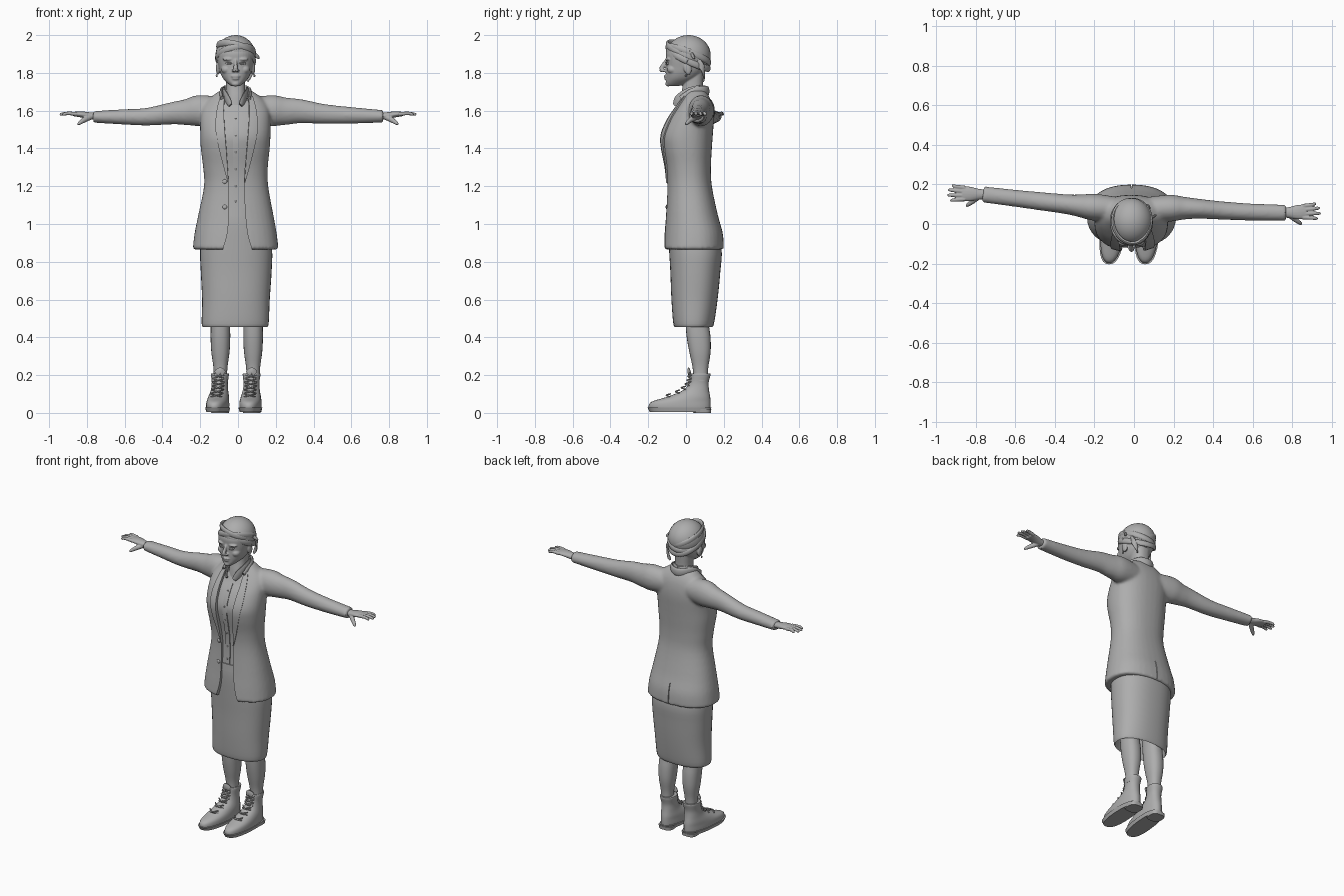
import bpy, bmesh, math
from mathutils import Vector, Matrix
from mathutils.bvhtree import BVHTree

if "Cube" in bpy.data.objects:
    bpy.data.objects.remove(bpy.data.objects["Cube"])

GREY = (0.42, 0.42, 0.42, 1)
clay = bpy.data.materials.new("plain grey")
clay.use_nodes = True
clay.diffuse_color = GREY
clay.node_tree.nodes["Principled BSDF"].inputs["Base Color"].default_value = GREY
CX = -0.013  # middle line of the body


def make(name, bm):
    bmesh.ops.recalc_face_normals(bm, faces=bm.faces)
    mesh = bpy.data.meshes.new(name)
    bm.to_mesh(mesh)
    bm.free()
    mesh.materials.append(clay)
    obj = bpy.data.objects.new(name, mesh)
    bpy.context.collection.objects.link(obj)
    return obj


def spline(rows, k=4):
    """Smooth curve through rows of numbers."""
    out = []
    for i in range(len(rows) - 1):
        a, b, c, d = (rows[max(i - 1, 0)], rows[i], rows[i + 1], rows[min(i + 2, len(rows) - 1)])
        for j in range(k):
            t = j / k
            out.append([q + t / 2 * (r - p + t * (2 * p - 5 * q + 4 * r - s + t * (3 * (q - r) + s - p)))
                        for p, q, r, s in zip(a, b, c, d)])
    return out + [list(rows[-1])]


def skin(name, rings, closed=True):
    bm = bmesh.new()
    loops = [[bm.verts.new(p) for p in ring] for ring in rings]
    n = len(loops[0])
    for a, b in zip(loops, loops[1:]):
        for i in range(n if closed else n - 1):
            j = (i + 1) % n
            bm.faces.new((a[i], a[j], b[j], b[i]))
    if closed:
        bm.faces.new(loops[0])
        bm.faces.new(loops[-1])
    return make(name, bm)


def stack(name, rows, n=36, e=2.3, k=4, shear=0):
    """Loft of rounded sections (z, x0, x1, y0, y1)."""
    rings = []
    for z, x0, x1, y0, y1 in spline(rows, k):
        ring = []
        for i in range(n):
            c, s = math.cos(math.tau * i / n), math.sin(math.tau * i / n)
            x = (x0 + x1) / 2 + (x1 - x0) / 2 * math.copysign(abs(c) ** (2 / e), c)
            y = (y0 + y1) / 2 + (y1 - y0) / 2 * math.copysign(abs(s) ** (2 / e), s)
            ring.append((x + shear * (y - 0.08), y, z))
        rings.append(ring)
    return skin(name, rings)


def tube(name, rows, n=16, k=4):
    """Loft along a path of (x, y, z, side radius, upright radius)."""
    pts = spline(rows, k)
    pos = [Vector(p[:3]) for p in pts]
    rings = []
    for i, p in enumerate(pts):
        t = (pos[min(i + 1, len(pos) - 1)] - pos[max(i - 1, 0)]).normalized()
        u = t.cross(Vector((0, 0, 1))).normalized()
        v = u.cross(t)
        rings.append([pos[i] + u * p[3] * math.cos(math.tau * j / n) + v * p[4] * math.sin(math.tau * j / n)
                      for j in range(n)])
    return skin(name, rings)


def ball(name, at, size, tilt=0, cut=None):
    bm = bmesh.new()
    bmesh.ops.create_uvsphere(bm, u_segments=32, v_segments=20, radius=1)
    bm.transform(Matrix.Translation(at) @ Matrix.Rotation(tilt, 4, 'X') @ Matrix.Diagonal((*size, 1)))
    if cut:
        bmesh.ops.bisect_plane(bm, geom=bm.verts[:] + bm.edges[:] + bm.faces[:],
                               plane_co=cut[0], plane_no=cut[1], clear_inner=True)
        bmesh.ops.holes_fill(bm, edges=[e for e in bm.edges if e.is_boundary])
    return make(name, bm)


def bake(obj):
    dg = bpy.context.evaluated_depsgraph_get()
    mesh = bpy.data.meshes.new_from_object(obj.evaluated_get(dg))
    obj.modifiers.clear()
    obj.data = mesh


def fuse(name, parts, voxel, rounds):
    """Melt several solids into one smooth skin."""
    bm = bmesh.new()
    for p in parts:
        bm.from_mesh(p.data)
        bpy.data.objects.remove(p)
    obj = make(name, bm)
    mod = obj.modifiers.new("remesh", 'REMESH')
    mod.mode, mod.voxel_size = 'VOXEL', voxel
    mod = obj.modifiers.new("relax", 'SMOOTH')
    mod.factor, mod.iterations = 0.5, rounds
    bake(obj)
    return obj


def drape(name, tree, rows, thick=0.008):
    """Cloth strip (z, xa, xb) laid on the front of a surface."""
    rings = []
    y = 0
    for z, xa, xb in spline(rows):
        ring = []
        for i in range(6):
            x = xa + (xb - xa) * i / 5
            hit = tree.ray_cast(Vector((x, -1, z)), Vector((0, 1, 0)))[0]
            y = hit.y if hit else y
            ring.append((x, y - thick / 2, z))
        rings.append(ring)
    obj = skin(name, rings, closed=False)
    mod = obj.modifiers.new("cloth", 'SOLIDIFY')
    mod.thickness, mod.offset = thick, 0
    bake(obj)
    return obj


# Jacket: torso and sleeves melted together
body = [(0.865, -.24, .215, -.12, .20), (0.95, -.23, .205, -.115, .195), (1.05, -.21, .187, -.107, .168),
        (1.2, -.18, .16, -.10, .137), (1.3, -.185, .158, -.108, .132), (1.4, -.197, .168, -.128, .137),
        (1.47, -.2, .172, -.132, .142), (1.55, -.2, .172, -.10, .147), (1.61, -.19, .165, -.06, .143),
        (1.66, -.155, .135, -.025, .13), (1.705, -.10, .075, 0, .105)]
left_arm = [(.06, .075, 1.60, .06, .07), (.18, .08, 1.60, .068, .082), (.25, .08, 1.597, .058, .073),
            (.33, .077, 1.597, .05, .064), (.45, .068, 1.583, .046, .053), (.6, .06, 1.575, .043, .044),
            (.77, .057, 1.57, .041, .033)]
right_arm = [(-.08, .075, 1.6, .06, .07), (-.2, .085, 1.6, .068, .083), (-.27, .092, 1.592, .058, .07),
             (-.34, .1, 1.587, .05, .06), (-.48, .116, 1.568, .046, .047), (-.6, .13, 1.567, .043, .041),
             (-.765, .15, 1.567, .041, .031)]
jacket = fuse("jacket", [stack("torso", body), tube("sleeve_l", left_arm, 24), tube("sleeve_r", right_arm, 24)],
              0.009, 6)
jacket_tree = BVHTree.FromObject(jacket, bpy.context.evaluated_depsgraph_get())

# Front opening and back vent
edge_r = [(-.07, 1.76), (-.075, 1.55), (-.06, 1.35), (-.05, 1.2), (-.05, 1.05), (-.056, .95), (-.085, .85)]
edge_l = [(.08, .85), (.05, .95), (.036, 1.1), (.032, 1.25), (.048, 1.4), (.058, 1.55), (.045, 1.76)]
outline = spline(edge_r) + spline(edge_l)
cutters = [skin("opening_cutter", [[(x, y, z) for x, z in outline] for y in (-.4, .03)]),
           stack("vent_cutter", [(.84, -.015, -.009, .15, .4), (1.0, -.015, -.009, .15, .4)], 8, k=1)]
for c in cutters:
    mod = jacket.modifiers.new("cut", 'BOOLEAN')
    mod.operation, mod.solver, mod.object = 'DIFFERENCE', 'EXACT', c
bake(jacket)
for c in cutters:
    bpy.data.objects.remove(c)

# Lapels, collar, pocket flaps and jacket buttons
lapel = [(1.675, -.07, -.092), (1.6, -.075, -.112), (1.5, -.07, -.118), (1.4, -.062, -.1), (1.3, -.055, -.075),
         (1.22, -.05, -.053)]
drape("lapel_right", jacket_tree, lapel)
drape("lapel_left", jacket_tree, [(z, -.015 - a, -.015 - b) for z, a, b in lapel])
tube("jacket_collar", [(-.085, -.025, 1.66, .009, .02), (-.088, .04, 1.695, .009, .026), (-.06, .095, 1.705, .009, .026),
                       (CX, .115, 1.703, .009, .026), (.035, .095, 1.705, .009, .026), (.063, .04, 1.695, .009, .026),
                       (.06, -.025, 1.66, .009, .02)], 12)
for z in (1.225, 1.09):
    y = jacket_tree.ray_cast(Vector((-.07, -1, z)), Vector((0, 1, 0)))[0].y
    ball("jacket_button", (-.07, y - .002, z), (.012, .006, .012))

# Shirt with placket, collar points and buttons
shirt = stack("shirt", [(z, a + .014, b - .014, c + .014, d - .014) for z, a, b, c, d in body[2:9]]
              + [(1.655, -.1, .075, -.025, .1)])
shirt_tree = BVHTree.FromObject(shirt, bpy.context.evaluated_depsgraph_get())
drape("shirt_placket", shirt_tree, [(1.6, -.028, .002), (1.35, -.026, .004), (1.09, -.024, .006)], .006)
for s in (-1, 1):
    tube("shirt_collar", [(CX, .1, 1.71, .007, .025), (CX + s * .055, .065, 1.71, .007, .025),
                          (CX + s * .06, .01, 1.695, .007, .025), (CX + s * .042, -.04, 1.66, .007, .025),
                          (CX + s * .026, -.06, 1.63, .006, .014)], 10)
for z in (1.56, 1.47, 1.38, 1.29, 1.2, 1.12):
    y = shirt_tree.ray_cast(Vector((-.012, -1, z)), Vector((0, 1, 0)))[0].y
    ball("shirt_button", (-.012, y - .006, z), (.005, .004, .005))

# Skirt, hollow at the hem, with a waistband
stack("skirt", [(1.085, -.155, .13, -.092, .11), (1.0, -.18, .155, -.096, .15), (.87, -.2, .18, -.09, .188),
                (.75, -.197, .178, -.083, .182), (.6, -.19, .168, -.077, .167), (.472, -.192, .162, -.067, .148),
                (.474, -.18, .15, -.056, .137), (.62, -.17, .14, -.05, .14)], 40)
stack("waistband", [(1.04, -.165, .14, -.099, .13), (1.085, -.158, .132, -.096, .115)], k=1)

# Legs and laced boots
for side, cx, bx, shear in (("left", .08, .072, .055), ("right", -.093, -.095, .11)):
    stack(side + "_leg", [(z, cx - w, cx + w, a, b) for z, w, a, b in
                          ((.17, .035, .04, .115), (.24, .037, .035, .118), (.32, .048, .018, .13),
                           (.4, .052, .004, .13), (.5, .052, -.005, .12), (.7, .065, -.02, .13))], 24)
    stack(side + "_boot", [(z, bx - w, bx + w, a, b) for z, w, a, b in
                           ((.012, .055, -.19, .128), (.035, .058, -.198, .13), (.06, .057, -.18, .13),
                            (.085, .053, -.1, .128), (.12, .045, -.015, .122), (.16, .042, .015, .12),
                            (.205, .047, .022, .13), (.208, .038, .032, .12))], 28, 2.2, 4, shear)
    stack(side + "_sole", [(.006, bx - .056, bx + .056, -.192, .13), (.028, bx - .062, bx + .062, -.204, .134)],
          28, 2.5, 1, shear)
    stack(side + "_heel", [(0, bx - .046, bx + .046, .04, .132), (.02, bx - .05, bx + .05, .03, .134)], 24, 3, 1)
    tube(side + "_boot_tongue", [(bx - .02, .02, .208, .006, .016), (bx, .014, .222, .006, .02),
                                 (bx + .02, .02, .208, .006, .016)], 10)
    for i in range(6):
        z = .085 + i * .02
        y = (-.1, -.052, -.02, 0, .01, .014)[i]
        x = bx + shear * (y - .08)
        for s in (-1, 1):
            tube(side + "_lace", [(x - s * .03, y + .016, z, .004, .004), (x, y - .004, z + .008, .004, .004),
                                  (x + s * .03, y + .018, z + .016, .004, .004)], 6, 3)

# Hands
for side, s, y in (("left", 1, .058), ("right", -1, .15)):
    parts = [tube("palm", [(s * .74, y, 1.57, .026, .018), (s * .78, y, 1.572, .027, .019),
                           (s * .83, y + .002, 1.58, .037, .016), (s * .87, y + .005, 1.582, .036, .012)])]
    for root, tip, reach in ((.034, .044, .922), (.014, .022, .94), (-.006, -.004, .944), (-.025, -.03, .93)):
        parts.append(tube("finger", [(s * .855, y + root, 1.582, .0105, .011), (s * .9, y + (root + tip) / 2, 1.586, .0095, .0095),
                                     (s * (reach - .008), y + tip, 1.581, .008, .008), (s * reach, y + tip, 1.579, .004, .004)], 10))
    parts.append(tube("thumb", [(s * .785, y - .01, 1.565, .016, .015), (s * .815, y - .035, 1.55, .013, .014),
                                (s * .838, y - .052, 1.535, .01, .01), (s * .848, y - .06, 1.526, .005, .005)], 10))
    fuse(side + "_hand", parts, .0035, 2)

# Neck and head
parts = [stack("neck", [(1.6, -.075, .05, -.04, .1), (1.67, -.066, .042, -.03, .095), (1.73, -.064, .038, -.018, .09),
                        (1.82, -.068, .042, -.01, .095)]),
         stack("skull", [(z, CX - w, CX + w, a, b) for z, w, a, b in
                         ((1.73, .022, -.096, -.04), (1.745, .042, -.106, .01), (1.77, .066, -.106, .055),
                          (1.8, .081, -.107, .085), (1.83, .089, -.106, .1), (1.87, .097, -.106, .112),
                          (1.91, .097, -.106, .115), (1.95, .08, -.085, .1), (1.98, .04, -.04, .06))]),
         tube("nose", [(CX, -.1, 1.868, .008, .01), (CX, -.116, 1.845, .009, .012), (CX, -.131, 1.82, .013, .012),
                       (CX, -.124, 1.808, .014, .008)], 12),
         ball("upper_lip", (CX, -.106, 1.782, ), (.024, .012, .007)),
         ball("lower_lip", (CX, -.104, 1.769), (.02, .012, .007)),
         ball("chin", (CX, -.095, 1.742), (.022, .014, .014))]
for s in (-1, 1):
    parts += [ball("nostril", (CX + s * .012, -.115, 1.812), (.009, .012, .008)),
              ball("brow", (CX + s * .038, -.092, 1.872), (.03, .018, .009)),
              ball("cheek", (CX + s * .048, -.07, 1.818), (.028, .03, .024)),
              ball("ear", (CX + s * .093, .008, 1.825), (.011, .021, .036), .2)]
    for lid, dz in (("upper_eyelid", .006), ("lower_eyelid", -.006)):
        tube(lid, [(CX + s * .02, -.102, 1.85, .003, .003), (CX + s * .037, -.103, 1.85 + dz, .004, .003),
                   (CX + s * .056, -.086, 1.851, .003, .003)], 8)
    ball("eye", (CX + s * .037, -.09, 1.85), (.017, .014, .009))
    ball("earring", (CX + s * .1, .0, 1.785), (.005, .005, .008))
fuse("head", parts, .004, 4)

# Head wrap: tilted cap, folded bands and a tucked tail
ball("head_wrap", (CX, .013, 1.893), (.106, .118, .107), 0, ((CX, 0, 1.852), (0, .42, .9)))
for tilt, roll, z, r in ((-.42, .1, 1.872, 1), (-.36, -.16, 1.895, 1.0), (-.3, .25, 1.918, .965)):
    turn = Matrix.Rotation(tilt, 3, 'X') @ Matrix.Rotation(roll, 3, 'Y')
    loop = []
    for i in range(25):
        a = math.tau * i / 24
        p = turn @ Vector((.1 * r * math.cos(a), .119 * r * math.sin(a), 0)) + Vector((CX, .012, z))
        loop.append((*p, .009, .018))
    tube("head_wrap_band", loop, 12, 2)
tube("head_wrap_tail", [(.07, .06, 1.87, .008, .015), (.075, .085, 1.83, .007, .016), (.06, .095, 1.78, .005, .012),
                        (.05, .09, 1.755, .003, .006)], 10)
tube("head_wrap_knot", [(.085, .03, 1.9, .008, .012), (.103, .04, 1.885, .007, .01), (.112, .045, 1.875, .003, .004)], 10)

# Smooth shading with crisp folds
for obj in bpy.context.scene.objects:
    if obj.type == 'MESH':
        bpy.ops.object.select_all(action='DESELECT')
        obj.select_set(True)
        bpy.context.view_layer.objects.active = obj
        bpy.ops.object.shade_smooth_by_angle(angle=math.radians(40))
